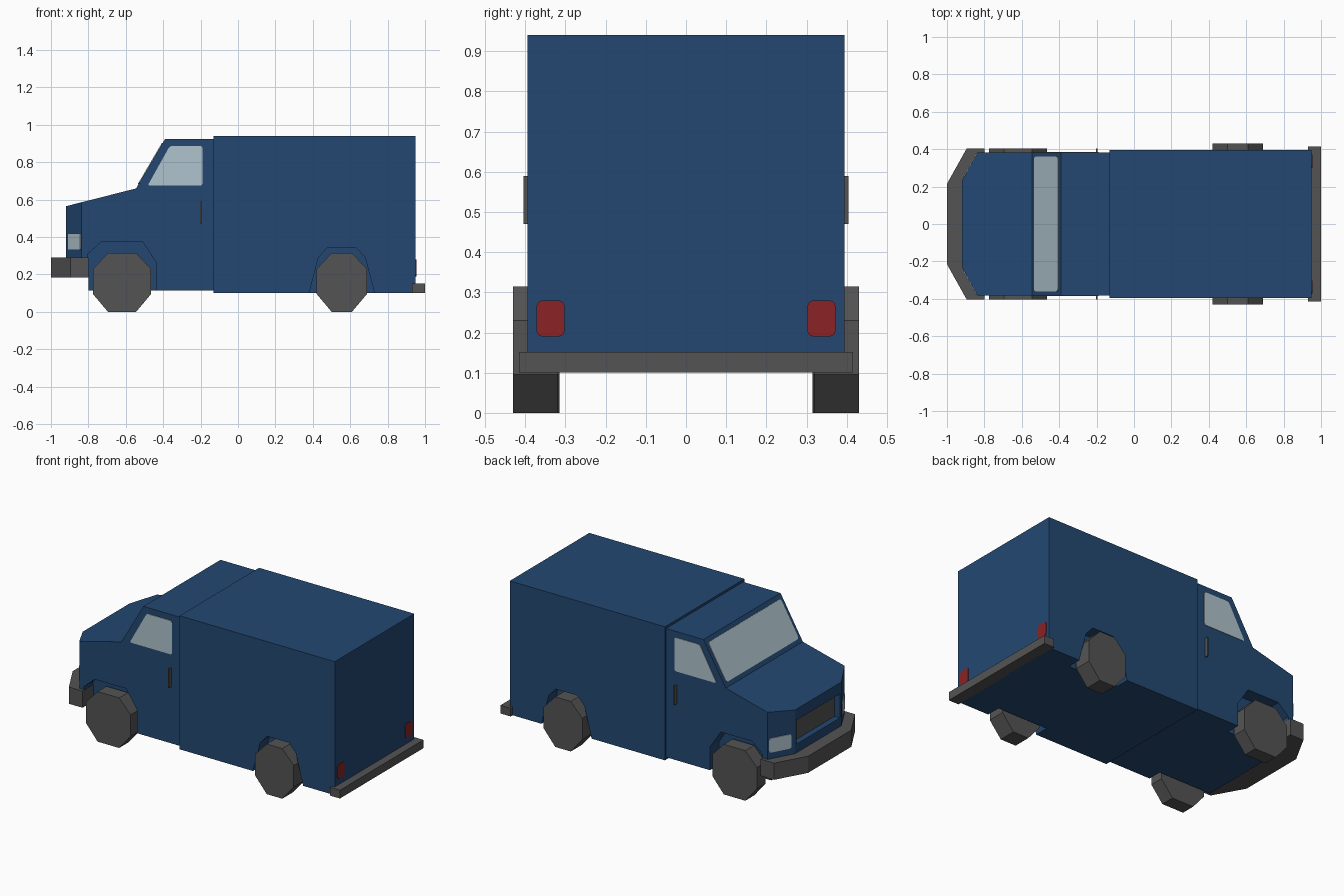
import bpy, bmesh
from mathutils import Vector

if "Cube" in bpy.data.objects:
    bpy.data.objects.remove(bpy.data.objects["Cube"])


def material(name, rgb):
    m = bpy.data.materials.new(name)
    m.diffuse_color = (*rgb, 1)
    m.use_nodes = True
    m.node_tree.nodes["Principled BSDF"].inputs["Base Color"].default_value = m.diffuse_color
    return m


BLUE = material("body_blue", (0.017, 0.064, 0.168))
GREY = material("trim_grey", (0.088, 0.088, 0.088))
GLASS = material("pale_glass", (0.43, 0.55, 0.61))
RED = material("lamp_red", (0.26, 0.016, 0.018))


def solid(name, pts, offset, mat, rounding=0):
    """Extrude a planar outline along offset, optionally rounding its corners."""
    bm = bmesh.new()
    bm.faces.new([bm.verts.new(p) for p in pts])
    if rounding:
        bmesh.ops.bevel(bm, geom=bm.verts[:], offset=rounding, segments=3,
                        profile=0.5, affect='VERTICES')
    ext = bmesh.ops.extrude_face_region(bm, geom=bm.faces[:])
    bmesh.ops.translate(bm, vec=Vector(offset),
                        verts=[v for v in ext['geom'] if isinstance(v, bmesh.types.BMVert)])
    bmesh.ops.recalc_face_normals(bm, faces=bm.faces[:])
    me = bpy.data.meshes.new(name)
    bm.to_mesh(me)
    bm.free()
    me.materials.append(mat)
    ob = bpy.data.objects.new(name, me)
    bpy.context.collection.objects.link(ob)
    return ob


def side(name, xz, y0, y1, mat):
    return solid(name, [(x, y0, z) for x, z in xz], (0, y1 - y0, 0), mat)


def plan(name, xy, z0, z1, mat):
    return solid(name, [(x, y, z0) for x, y in xy], (0, 0, z1 - z0), mat)


def box(name, x0, x1, y0, y1, z0, z1, mat):
    return plan(name, [(x0, y0), (x1, y0), (x1, y1), (x0, y1)], z0, z1, mat)


def cut(ob, cutter):
    mod = ob.modifiers.new("cut", 'BOOLEAN')
    mod.operation = 'DIFFERENCE'
    mod.solver = 'EXACT'
    mod.object = cutter
    cutter.hide_render = True
    cutter.hide_viewport = True


def wheel(name, cx, half, y0, y1):
    c, h = 0.08, 0.315
    a, b = half - c, half
    side(name, [(cx - a, 0), (cx + a, 0), (cx + b, 0.095), (cx + b, h - 0.085),
                (cx + a, h), (cx - a, h), (cx - b, h - 0.085), (cx - b, 0.095)], y0, y1, GREY)


# Main bodies
cargo = box("cargo_body", -0.13, 0.95, -0.395, 0.395, 0.10, 0.94, BLUE)
cab = side("cab", [(-0.80, 0.115), (-0.13, 0.115), (-0.13, 0.925), (-0.39, 0.925),
                   (-0.545, 0.66), (-0.92, 0.565), (-0.92, 0.20), (-0.80, 0.20)],
           -0.383, 0.383, BLUE)

rear_arch = [(0.375, 0.08), (0.43, 0.29), (0.48, 0.345), (0.63, 0.345), (0.68, 0.29), (0.735, 0.08)]
front_arch = [(-0.802, 0.05), (-0.802, 0.31), (-0.73, 0.375), (-0.51, 0.375), (-0.435, 0.26),
              (-0.435, 0.05)]

# Grille recess with dark backing
cut(cab, box("grille_cutter", -1.0, -0.875, -0.215, 0.215, 0.345, 0.495, BLUE))
box("grille", -0.883, -0.874, -0.216, 0.216, 0.344, 0.496, GREY)

# Windscreen on the sloped face
low, high = Vector((-0.545, 0, 0.66)), Vector((-0.39, 0, 0.925))
n = Vector((-0.863, 0, 0.505))
corners = []
for t, y in ((0.09, -0.36), (0.09, 0.36), (0.91, 0.36), (0.91, -0.36)):
    p = low.lerp(high, t)
    p.y = y
    corners.append(p - n * 0.002)
solid("windscreen", corners, n * 0.006, GLASS, 0.015)

for s, tag in ((-1, "right"), (1, "left")):
    # Wheel arches and nose corner cuts
    cut(cargo, side("rear_arch_cutter_" + tag, rear_arch, s * 0.305, s * 0.5, BLUE))
    cut(cab, side("front_arch_cutter_" + tag, front_arch, s * 0.295, s * 0.5, BLUE))
    cut(cab, plan("nose_cutter_" + tag, [(-0.9625, s * 0.1525), (-0.7925, s * 0.4625),
                                         (-1.05, s * 0.4625), (-1.05, s * 0.1525)], 0.0, 1.0, BLUE))
    # Wheels
    wheel("front_wheel_" + tag, -0.62, 0.155, s * 0.315, s * 0.403)
    wheel("rear_wheel_" + tag, 0.555, 0.134, s * 0.32, s * 0.43)
    # Side window
    solid("side_window_" + tag, [(x, s * 0.381, z) for x, z in
                                 ((-0.483, 0.675), (-0.19, 0.675), (-0.19, 0.887), (-0.365, 0.887))],
          (0, s * 0.005, 0), GLASS, 0.012)
    # Door handle
    box("door_handle_" + tag, -0.204, -0.196, s * 0.38, s * 0.404, 0.47, 0.59, GREY)
    # Headlight on the angled nose corner
    a, b = Vector((-0.92, s * 0.23, 0)), Vector((-0.835, s * 0.385, 0))
    n = Vector((-0.877, s * 0.481, 0))
    lamp = [a.lerp(b, t) + Vector((0, 0, z)) - n * 0.002
            for t, z in ((0.14, 0.33), (0.94, 0.33), (0.94, 0.42), (0.14, 0.42))]
    solid("headlight_" + tag, lamp, n * 0.006, GLASS, 0.012)
    # Tail light
    solid("tail_light_" + tag, [(0.948, s * y, z) for y, z in
                                ((0.302, 0.19), (0.372, 0.19), (0.372, 0.28), (0.302, 0.28))],
          (0.006, 0, 0), RED, 0.015)

# Bumpers
plan("front_bumper", [(-0.80, -0.403), (-0.80, 0.403), (-0.895, 0.403), (-1.0, 0.215),
                      (-1.0, -0.215), (-0.895, -0.403)], 0.185, 0.29, GREY)
box("rear_bumper", 0.93, 1.0, -0.415, 0.415, 0.10, 0.152, GREY)
